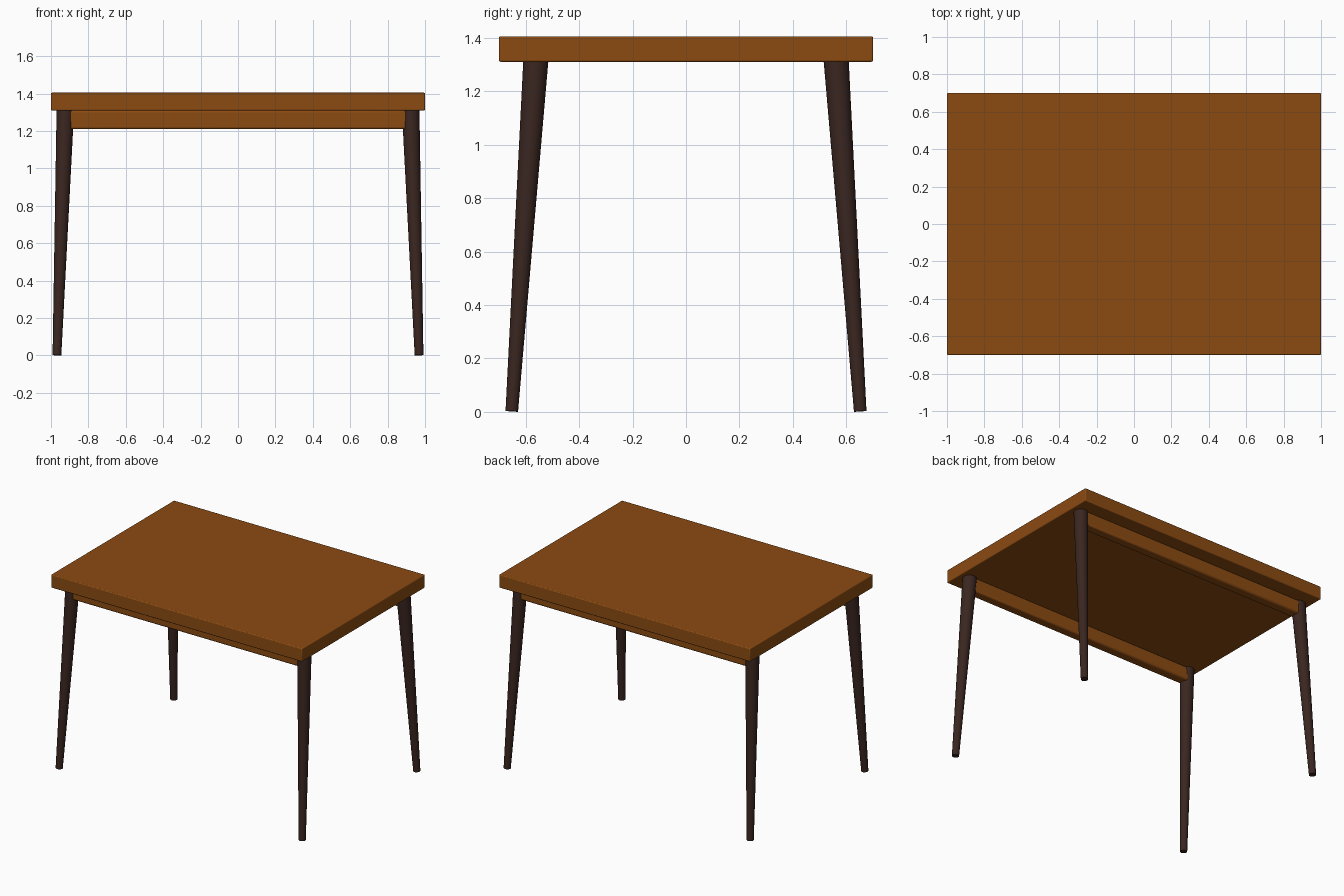
import bpy, math
from mathutils import Vector

if "Cube" in bpy.data.objects:
    bpy.data.objects.remove(bpy.data.objects["Cube"])


def material(name, color):
    m = bpy.data.materials.new(name)
    m.diffuse_color = color
    m.use_nodes = True
    m.node_tree.nodes["Principled BSDF"].inputs["Base Color"].default_value = m.diffuse_color
    return m


wood = material("warm_wood", (0.26, 0.07, 0.006, 1))
dark = material("dark_wood", (0.042, 0.019, 0.014, 1))


def finish(ob, name, mat):
    ob.name = name
    ob.data.materials.append(mat)
    bpy.ops.object.shade_smooth_by_angle(angle=math.radians(35))
    return ob


def board(name, lo, hi, bevel):
    """Softly bevelled box between two corners."""
    lo, hi = Vector(lo), Vector(hi)
    bpy.ops.mesh.primitive_cube_add(size=1, location=(lo + hi) / 2)
    ob = bpy.context.object
    ob.scale = hi - lo
    bpy.ops.object.transform_apply(location=False, rotation=False, scale=True)
    mod = ob.modifiers.new("soft_edges", 'BEVEL')
    mod.width, mod.segments = bevel, 3
    return finish(ob, name, wood)


def leg(name, sx, sy):
    """Tapered round leg splayed outward from the table top."""
    foot = Vector((sx * 0.968, sy * 0.652, 0.002))
    head = Vector((sx * 0.923, sy * 0.562, 1.315))
    axis = head - foot
    bpy.ops.mesh.primitive_cone_add(vertices=32, radius1=0.0235, radius2=0.047,
                                    depth=axis.length, location=(foot + head) / 2)
    ob = bpy.context.object
    ob.rotation_euler = axis.to_track_quat('Z', 'Y').to_euler()
    return finish(ob, name, dark)


# Table top
board("table_top", (-1, -0.7, 1.31), (1, 0.7, 1.405), 0.006)

# Long rails under the top, and the four legs
for sy, side in ((-1, "front"), (1, "back")):
    y0, y1 = sorted((sy * 0.53, sy * 0.60))
    board(side + "_rail", (-0.94, y0, 1.21), (0.94, y1, 1.311), 0.012)
    for sx, end in ((-1, "left"), (1, "right")):
        leg(f"{side}_{end}_leg", sx, sy)
